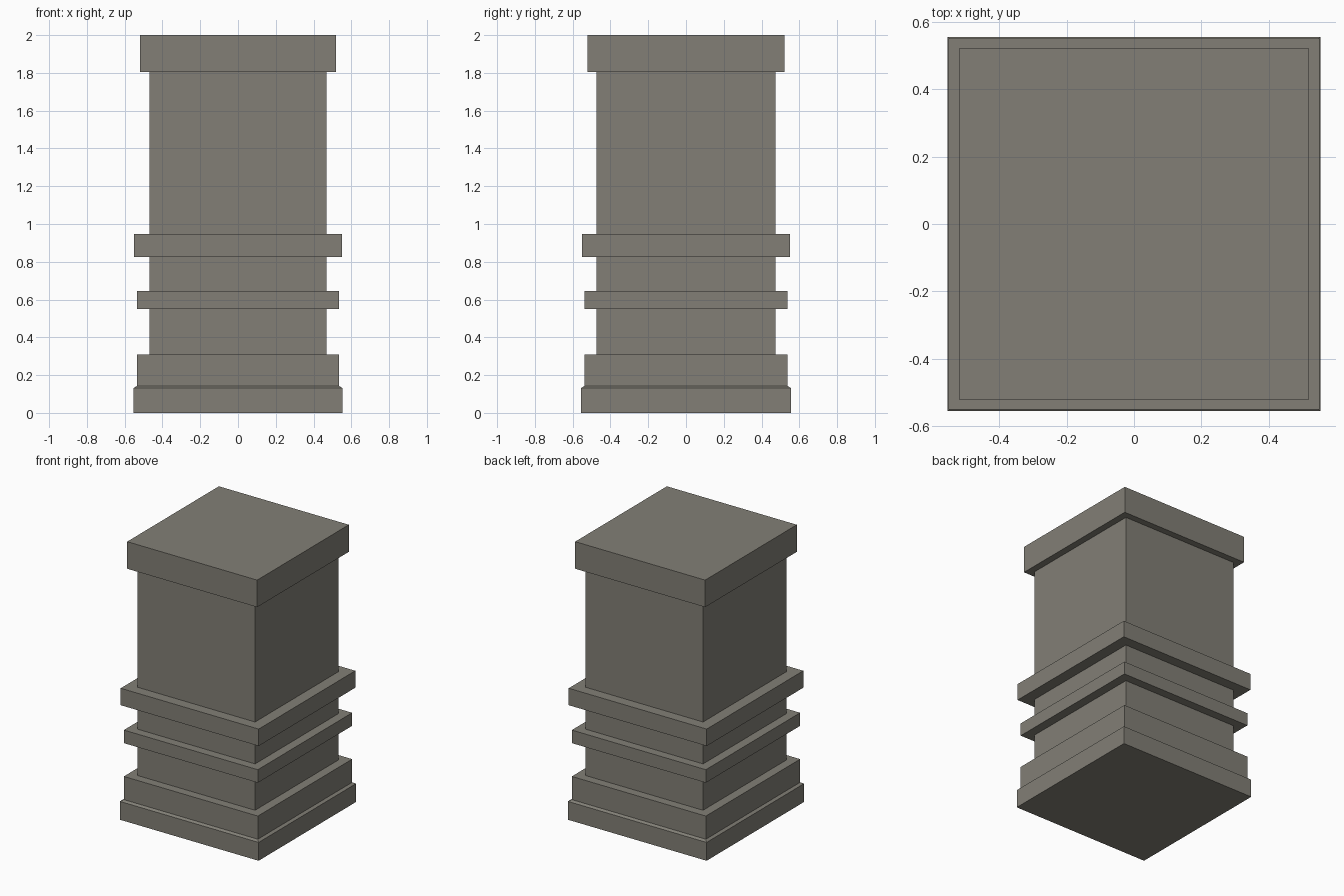
import bpy
import bmesh

if "Cube" in bpy.data.objects:
    bpy.data.objects.remove(bpy.data.objects["Cube"])

stone = bpy.data.materials.new("grey stone")
stone.diffuse_color = (0.223, 0.212, 0.181, 1.0)
stone.use_nodes = True
stone.node_tree.nodes["Principled BSDF"].inputs["Base Color"].default_value = stone.diffuse_color


def square_part(name, rings):
    """Stack rectangular rings (half x, half y, z) into a closed block."""
    bm = bmesh.new()
    loops = []
    for hx, hy, z in rings:
        loops.append([bm.verts.new((sx * hx, sy * hy, z))
                      for sx, sy in ((-1, -1), (1, -1), (1, 1), (-1, 1))])
    for low, high in zip(loops, loops[1:]):
        for i in range(4):
            j = (i + 1) % 4
            bm.faces.new((low[i], low[j], high[j], high[i]))
    bm.faces.new(loops[0][::-1])
    bm.faces.new(loops[-1])
    mesh = bpy.data.meshes.new(name)
    bm.to_mesh(mesh)
    bm.free()
    mesh.materials.append(stone)
    obj = bpy.data.objects.new(name, mesh)
    bpy.context.collection.objects.link(obj)
    return obj


def block(name, hx, hy, z0, z1):
    return square_part(name, [(hx, hy, z0), (hx, hy, z1)])


# Plinth with a narrow sloped shoulder and an upper step
square_part("plinth", [(0.553, 0.555, 0), (0.553, 0.555, 0.132),
                       (0.534, 0.537, 0.143), (0.534, 0.537, 0.31)])
# Main shaft
block("shaft", 0.468, 0.474, 0.31, 1.805)
# Projecting bands around the shaft
block("lower_band", 0.534, 0.537, 0.55, 0.644)
block("upper_band", 0.55, 0.55, 0.824, 0.946)
# Cap slab
block("cap", 0.518, 0.522, 1.805, 2.0)
